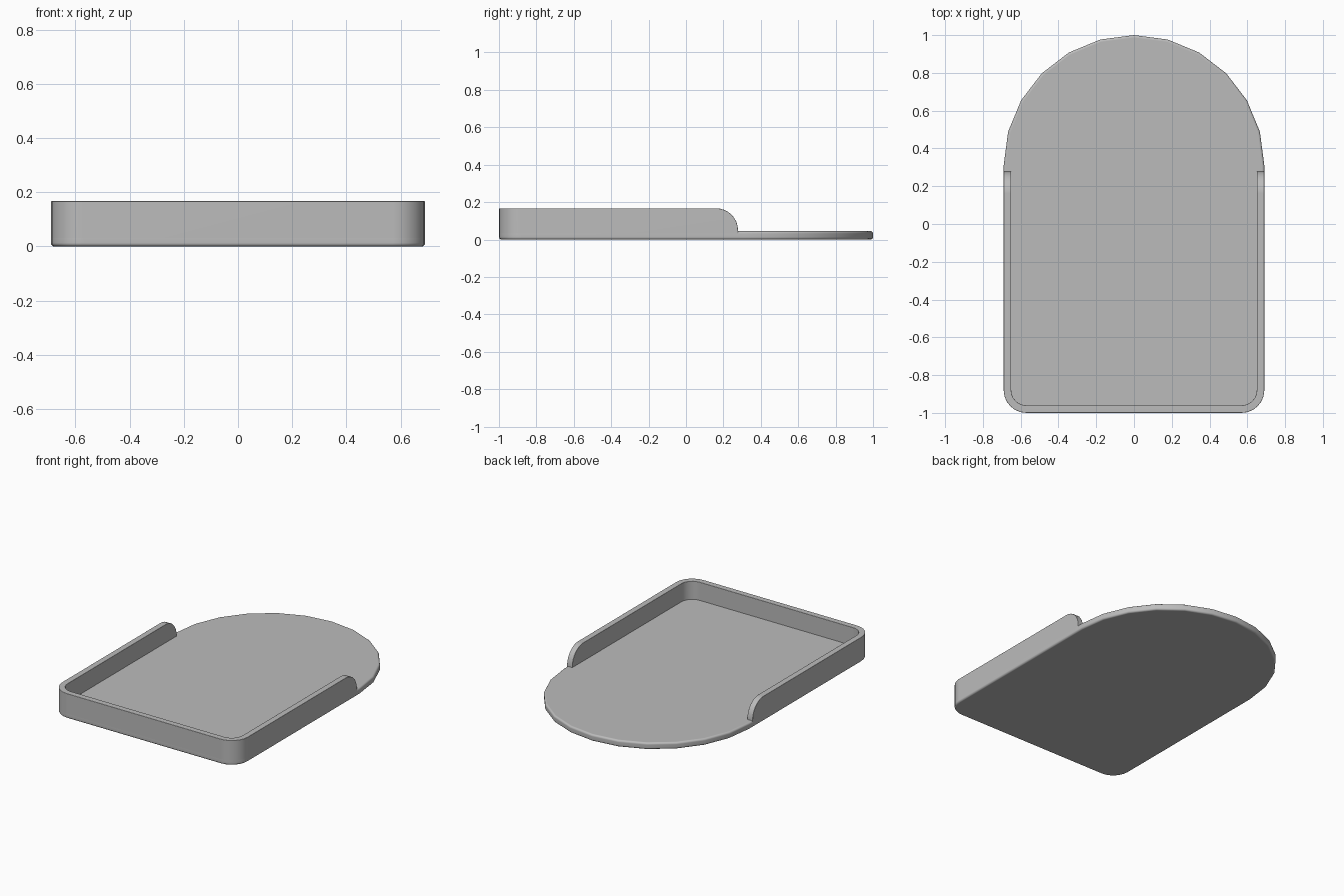
import bpy
import bmesh
from math import sin, cos, pi, radians

if "Cube" in bpy.data.objects:
    bpy.data.objects.remove(bpy.data.objects["Cube"], do_unlink=True)

HALF = 0.69          # half width, also the radius of the round end
THICK = 0.04         # wall thickness
FLOOR = 0.045        # floor height
TOP = 0.167          # wall height
CORNER = 0.12        # outer corner radius
WALL_END = 0.278     # where the side walls stop
BASE = 0.02          # wall foot, sunk into the floor

grey = bpy.data.materials.new("plain_grey")
grey.use_nodes = True
colour = (0.5, 0.5, 0.5, 1)
grey.diffuse_color = colour
grey.node_tree.nodes["Principled BSDF"].inputs["Base Color"].default_value = colour


def finish(bm, name, bevel, keep):
    """Round the chosen sharp edges, then make a smooth-shaded object."""
    bmesh.ops.recalc_face_normals(bm, faces=bm.faces)
    edges = [e for e in bm.edges
             if e.calc_face_angle(0) > radians(40) and keep(e)]
    bmesh.ops.bevel(bm, geom=edges, offset=bevel, segments=4,
                    profile=0.5, affect='EDGES', clamp_overlap=True)
    mesh = bpy.data.meshes.new(name)
    bm.to_mesh(mesh)
    bm.free()
    mesh.materials.append(grey)
    mesh.shade_smooth()
    mesh.set_sharp_from_angle(angle=radians(35))
    obj = bpy.data.objects.new(name, mesh)
    bpy.context.collection.objects.link(obj)
    mod = obj.modifiers.new("even_shading", 'WEIGHTED_NORMAL')
    mod.keep_sharp = True
    return obj


def mirrored(points):
    return [(-p[0],) + tuple(p[1:]) for p in reversed(points)]


def corner(radius):
    """Front left corner, from the side wall round to the front wall."""
    cx, cy = HALF - CORNER, CORNER - 1
    return [(cx + radius * cos(a), cy - radius * sin(a))
            for a in (i * pi / 12 for i in range(7))]


# Floor: rounded front corners and a half-circle back
centre_y = 1 - HALF
back = [(HALF * cos(i * pi / 12), centre_y + HALF * sin(i * pi / 12))
        for i in range(13)]
front = corner(CORNER)
outline = back + mirrored(front) + front
# put the corners in walking order: back arc, -x corner, +x corner
outline = back + list(reversed(mirrored(list(front)))) [:] + list(reversed(front))

bm = bmesh.new()
face = bm.faces.new([bm.verts.new((x, y, 0)) for x, y in outline])
lifted = bmesh.ops.extrude_face_region(bm, geom=[face])["geom"]
bmesh.ops.translate(bm, vec=(0, 0, FLOOR),
                    verts=[v for v in lifted if isinstance(v, bmesh.types.BMVert)])
finish(bm, "floor_plate", 0.013, lambda e: True)

# Wall: U-shaped strip whose open ends curve down to the floor
drop = TOP - FLOOR - 0.005
side = []
for i in range(9):
    a = i * pi / 16
    y = WALL_END - drop + drop * cos(a)
    side.append((HALF, y, HALF - THICK, y, TOP - drop + drop * sin(a)))
bend = [(ox, oy, ix, iy, TOP) for (ox, oy), (ix, iy)
        in zip(corner(CORNER), corner(CORNER - THICK))]
half = side + bend
path = half + [(-ox, oy, -ix, iy, z) for ox, oy, ix, iy, z in reversed(half)]

bm = bmesh.new()
rings = [[bm.verts.new(co) for co in ((ox, oy, BASE), (ox, oy, z),
                                      (ix, iy, z), (ix, iy, BASE))]
         for ox, oy, ix, iy, z in path]
for a, b in zip(rings, rings[1:]):
    for k in range(4):
        n = (k + 1) % 4
        bm.faces.new((a[k], a[n], b[n], b[k]))
bm.faces.new(rings[0])
bm.faces.new(rings[-1])
finish(bm, "rim_wall", 0.016,
       lambda e: max(v.co.z for v in e.verts) > BASE + 0.01)
